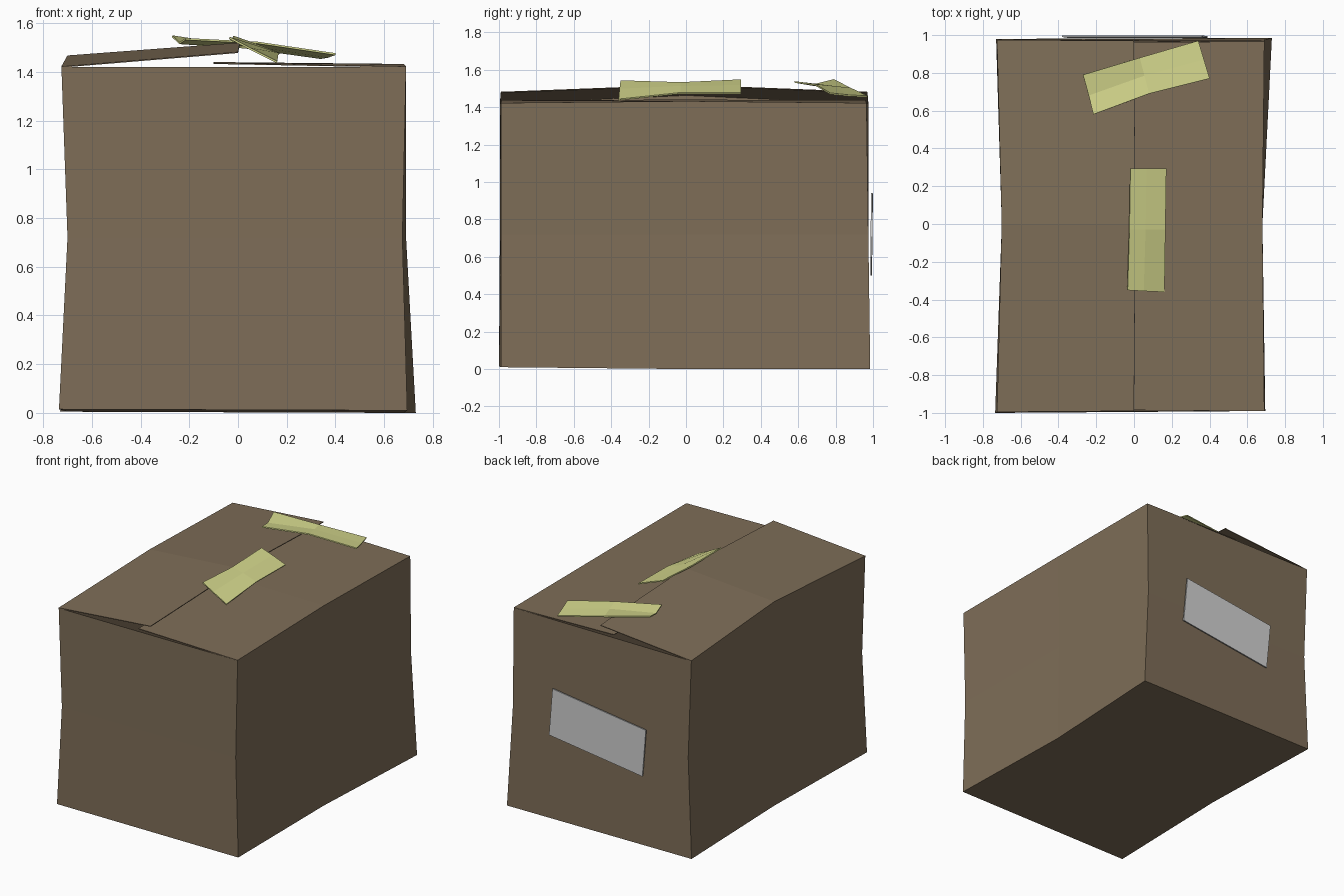
import bpy, bmesh

cube = bpy.data.objects.get("Cube")
if cube:
    bpy.data.objects.remove(cube, do_unlink=True)


def material(name, rgb):
    mat = bpy.data.materials.new(name)
    mat.use_nodes = True
    color = (*rgb, 1)
    mat.diffuse_color = color
    node = mat.node_tree.nodes["Principled BSDF"]
    node.inputs["Base Color"].default_value = color
    node.inputs["Roughness"].default_value = 0.9
    return mat


cardboard = material("cardboard brown", (0.21, 0.155, 0.097))
tape = material("tape yellow", (0.65, 0.67, 0.26))
paper = material("label grey", (0.64, 0.64, 0.64))


def sheet(name, rows, mat, thickness, offset=0, closed=False):
    """Bridge rows of points into a sheet and give it thickness."""
    bm = bmesh.new()
    grid = [[bm.verts.new(p) for p in row] for row in rows]
    count = len(grid[0])
    for low, high in zip(grid, grid[1:]):
        for i in range(count if closed else count - 1):
            j = (i + 1) % count
            bm.faces.new((low[i], low[j], high[j], high[i]))
    if closed:
        # Floor of the carton, folded along its middle
        a, b, c, d, e, f = grid[0]
        bm.faces.new((f, c, b, a))
        bm.faces.new((e, d, c, f))
    mesh = bpy.data.meshes.new(name)
    bm.to_mesh(mesh)
    bm.free()
    mesh.materials.append(mat)
    obj = bpy.data.objects.new(name, mesh)
    bpy.context.collection.objects.link(obj)
    solid = obj.modifiers.new("Thickness", "SOLIDIFY")
    solid.thickness = thickness
    solid.offset = offset
    return obj


# Carton walls: rings at floor, waist and rim, counter-clockwise from front left
floor = [(-.735, -1, .015), (.695, -.99, .01), (.68, 0, 0),
         (.73, .985, 0), (-.73, .98, .005), (-.7, 0, .005)]
waist = [(-.7, -.995, .72), (.675, -.99, .72), (.67, 0, .72),
         (.69, .975, .72), (-.7, .975, .72), (-.685, 0, .72)]
rim = [(-.725, -.995, 1.42), (.69, -.99, 1.42), (.68, 0, 1.43),
       (.69, .965, 1.42), (-.725, .975, 1.42), (-.7, 0, 1.465)]
sheet("carton_walls", [floor, waist, rim], cardboard, .006, -1, True)

# Top flaps: the right one lies flat beneath the raised left one
sheet("raised_flap", [
    [rim[0], (0, -.99, 1.48)],
    [rim[5], (.008, 0, 1.518)],
    [rim[4], (0, .97, 1.48)]], cardboard, .005)
sheet("flat_flap", [
    [(-.1, -.985, 1.435), rim[1]],
    [(-.1, 0, 1.438), rim[2]],
    [(-.1, .96, 1.435), rim[3]]], cardboard, .005)

# Crumpled tape strips
sheet("middle_tape", [
    [(-.035, -.35, 1.54), (.05, -.355, 1.495), (.16, -.36, 1.44)],
    [(-.025, -.03, 1.53), (.06, -.03, 1.51), (.165, -.03, 1.475)],
    [(-.02, .295, 1.545), (.065, .295, 1.515), (.17, .295, 1.475)]],
    tape, .008)
sheet("rear_tape", [
    [(-.215, .58, 1.535), (.08, .69, 1.52), (.4, .77, 1.473)],
    [(-.24, .68, 1.518), (.055, .785, 1.51), (.37, .87, 1.462)],
    [(-.27, .79, 1.546), (.03, .88, 1.5), (.34, .97, 1.457)]],
    tape, .008)

# Slightly crooked paper label on the back
sheet("back_label", [
    [(.39, .99, .6), (-.35, .99, .5)],
    [(.36, .994, .94), (-.38, .994, .84)]], paper, .009)
